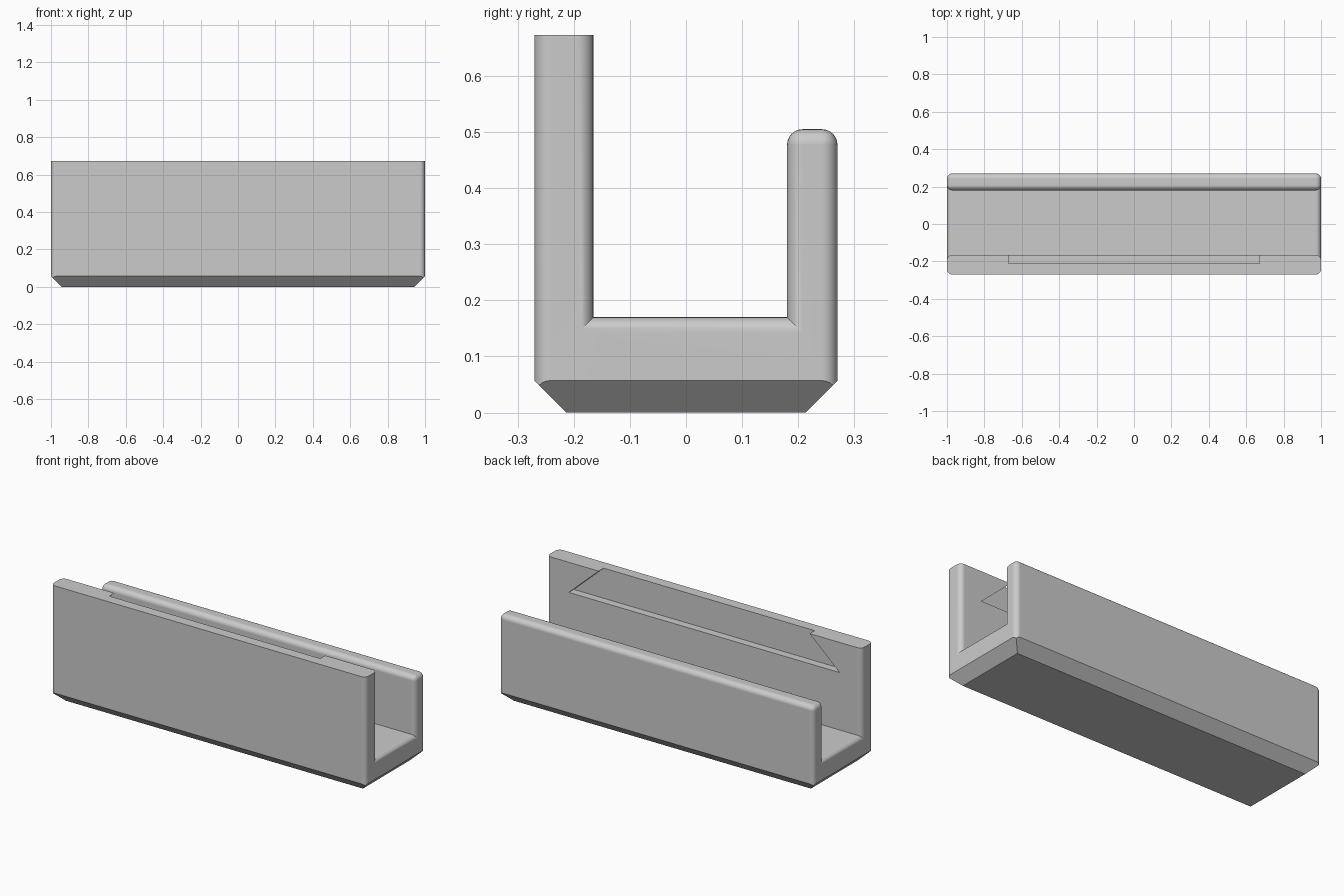
import bpy
import bmesh

if "Cube" in bpy.data.objects:
    bpy.data.objects.remove(bpy.data.objects["Cube"], do_unlink=True)

HALF_LEN, HALF_DEPTH = 1.0, 0.27
TALL_TOP, SHORT_TOP, FLOOR_TOP = 0.673, 0.505, 0.17
TALL_IN, SHORT_IN = -0.165, 0.18
CHAMFER, FILLET = 0.057, 0.028
RECESS_Y, RECESS_Z = -0.21, 0.5

grey = bpy.data.materials.new("plain grey")
grey.use_nodes = True
grey.diffuse_color = (0.6, 0.6, 0.6, 1)
grey.node_tree.nodes["Principled BSDF"].inputs["Base Color"].default_value = (0.6, 0.6, 0.6, 1)


def make_object(name, bm):
    bmesh.ops.recalc_face_normals(bm, faces=bm.faces)
    mesh = bpy.data.meshes.new(name)
    bm.to_mesh(mesh)
    bm.free()
    obj = bpy.data.objects.new(name, mesh)
    bpy.context.collection.objects.link(obj)
    mesh.materials.append(grey)
    return obj


def prism(points, offset):
    """Extrude a closed outline along an offset vector."""
    bm = bmesh.new()
    face = bm.faces.new([bm.verts.new(p) for p in points])
    new = bmesh.ops.extrude_face_region(bm, geom=[face])["geom"]
    bmesh.ops.translate(bm, vec=offset, verts=[v for v in new if isinstance(v, bmesh.types.BMVert)])
    bmesh.ops.recalc_face_normals(bm, faces=bm.faces)
    return bm


# Channel body: uneven U profile with a tall front wall and a short back wall
profile = [(-HALF_DEPTH, 0), (HALF_DEPTH, 0), (HALF_DEPTH, SHORT_TOP), (SHORT_IN, SHORT_TOP),
           (SHORT_IN, FLOOR_TOP), (TALL_IN, FLOOR_TOP), (TALL_IN, TALL_TOP), (-HALF_DEPTH, TALL_TOP)]
bm = prism([(-HALF_LEN, y, z) for y, z in profile], (2 * HALF_LEN, 0, 0))


def is_rounded(edge):
    a, b = (v.co for v in edge.verts)
    lies_at = lambda z: abs(a.z - z) < 1e-4 and abs(b.z - z) < 1e-4
    if abs(a.x - b.x) > 1e-4:
        return lies_at(SHORT_TOP)
    return not (lies_at(0) or lies_at(TALL_TOP))


# Round the end outlines and the lip of the short wall
bmesh.ops.bevel(bm, geom=[e for e in bm.edges if is_rounded(e)], offset=FILLET,
                offset_type='OFFSET', segments=6, profile=0.5, affect='EDGES')
body = make_object("channel_body", bm)

# Envelope that chamfers the underside on all four sides
bm = bmesh.new()
rings = []
for inset, z in ((CHAMFER, 0), (0, CHAMFER), (0, 1)):
    x, y = HALF_LEN - inset, HALF_DEPTH - inset
    # The upper part stands clear of the walls, on the same slope
    if inset == 0:
        x, y = x + 0.03, y + 0.03
        z += 0.03
    rings.append([bm.verts.new((sx * x, sy * y, z)) for sx, sy in ((-1, -1), (1, -1), (1, 1), (-1, 1))])
bm.faces.new(rings[0])
bm.faces.new(rings[-1])
for low, high in zip(rings, rings[1:]):
    for i in range(4):
        j = (i + 1) % 4
        bm.faces.new((low[i], low[j], high[j], high[i]))
envelope = make_object("chamfer_envelope", bm)

# Dovetail recess in the inner face of the tall wall, open at the top
slope = (0.86 - 0.67) / (TALL_TOP - RECESS_Z)
over = 0.05
top_half = 0.67 - slope * over
outline = [(-0.86, RECESS_Z), (0.86, RECESS_Z), (top_half, TALL_TOP + over), (-top_half, TALL_TOP + over)]
recess = make_object("recess_cutter", prism([(x, RECESS_Y, z) for x, z in outline], (0, 0.1, 0)))

for cutter, operation in ((envelope, 'INTERSECT'), (recess, 'DIFFERENCE')):
    mod = body.modifiers.new(cutter.name, 'BOOLEAN')
    mod.operation = operation
    mod.solver = 'EXACT'
    mod.object = cutter
    cutter.hide_render = True

# Bake the cuts, then drop the cutters
bpy.context.view_layer.update()
graph = bpy.context.evaluated_depsgraph_get()
baked = bpy.data.meshes.new_from_object(body.evaluated_get(graph))
body.modifiers.clear()
body.data = baked
for cutter in (envelope, recess):
    bpy.data.objects.remove(cutter, do_unlink=True)
baked.materials.clear()
baked.materials.append(grey)
for poly in baked.polygons:
    poly.material_index = 0

# Smooth fillets, crisp flats
bpy.ops.object.select_all(action='DESELECT')
body.select_set(True)
bpy.context.view_layer.objects.active = body
bpy.ops.object.shade_smooth_by_angle(angle=0.52)
weighted = body.modifiers.new("flat_face_normals", 'WEIGHTED_NORMAL')
weighted.keep_sharp = True
